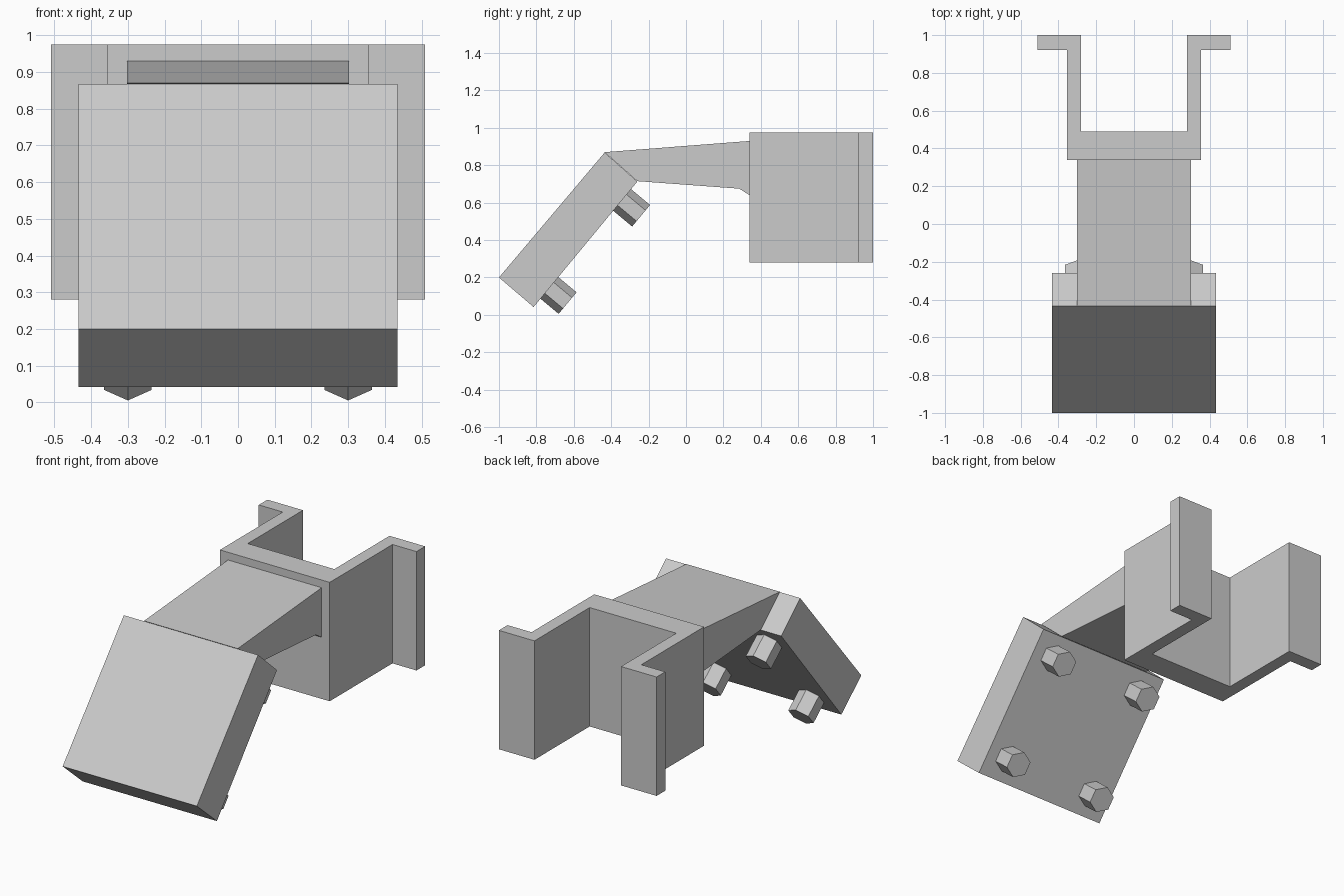
import bpy
import bmesh
from math import pi
from mathutils import Matrix, Vector

cube = bpy.data.objects.get("Cube")
if cube:
    bpy.data.objects.remove(cube)

grey = bpy.data.materials.new("light_grey")
grey.use_nodes = True
colour = (0.6, 0.6, 0.6, 1)
grey.diffuse_color = colour
grey.node_tree.nodes["Principled BSDF"].inputs["Base Color"].default_value = colour


def finish(name, bm):
    bmesh.ops.recalc_face_normals(bm, faces=bm.faces)
    mesh = bpy.data.meshes.new(name)
    bm.to_mesh(mesh)
    bm.free()
    mesh.materials.append(grey)
    obj = bpy.data.objects.new(name, mesh)
    bpy.context.collection.objects.link(obj)
    return obj


def extrude(name, points, offset):
    """Sweep a closed outline along an offset."""
    bm = bmesh.new()
    face = bm.faces.new([bm.verts.new(p) for p in points])
    swept = bmesh.ops.extrude_face_region(bm, geom=[face], use_keep_orig=True)
    verts = [v for v in swept["geom"] if isinstance(v, bmesh.types.BMVert)]
    bmesh.ops.translate(bm, vec=offset, verts=verts)
    return finish(name, bm)


def side_part(name, profile, half_width):
    points = [(-half_width, y, z) for y, z in profile]
    return extrude(name, points, (2 * half_width, 0, 0))


# Mounting channel: U section with outward flanges, open at the back
half = [(0.355, 0.34), (0.355, 0.92), (0.51, 0.92), (0.51, 1.0),
        (0.28, 1.0), (0.28, 0.49)]
outline = half + [(-x, y) for x, y in reversed(half)]
extrude("mounting_channel", [(x, y, 0.28) for x, y in outline], (0, 0, 0.695))

# Tapered arm with a small gusset under its root
side_part("arm", [(-0.435, 0.87), (0.34, 0.93), (0.34, 0.64),
                  (0.285, 0.675), (-0.26, 0.715)], 0.303)

# Tilted plate
side_part("tilted_plate", [(-1.0, 0.2), (-0.435, 0.868), (-0.26, 0.713),
                           (-0.815, 0.042)], 0.434)

# Hexagonal bolts standing out from the underside of the plate
along = Vector((0, 0.64, 0.768))
normal = Vector((0, 0.768, -0.64))
across = along.cross(normal)
axes = Matrix((along, across, normal)).transposed().to_4x4()
for row, y, z in (("lower", -0.633, 0.063), ("upper", -0.24, 0.53)):
    for side, x in (("left", 0.3), ("right", -0.3)):
        bm = bmesh.new()
        bmesh.ops.create_cone(bm, cap_ends=True, segments=6, radius1=0.075,
                              radius2=0.075, depth=0.16,
                              matrix=Matrix.Rotation(pi / 2, 4, "Z"))
        # Point one corner along the plate
        corner = max(bm.verts, key=lambda v: v.co.x).co
        if corner.x < 0.07:
            bm.transform(Matrix.Rotation(pi / 6, 4, "Z"))
        centre = Vector((x, y, z)) - normal * 0.08
        bm.transform(Matrix.Translation(centre) @ axes)
        finish(f"{row}_{side}_bolt", bm)
